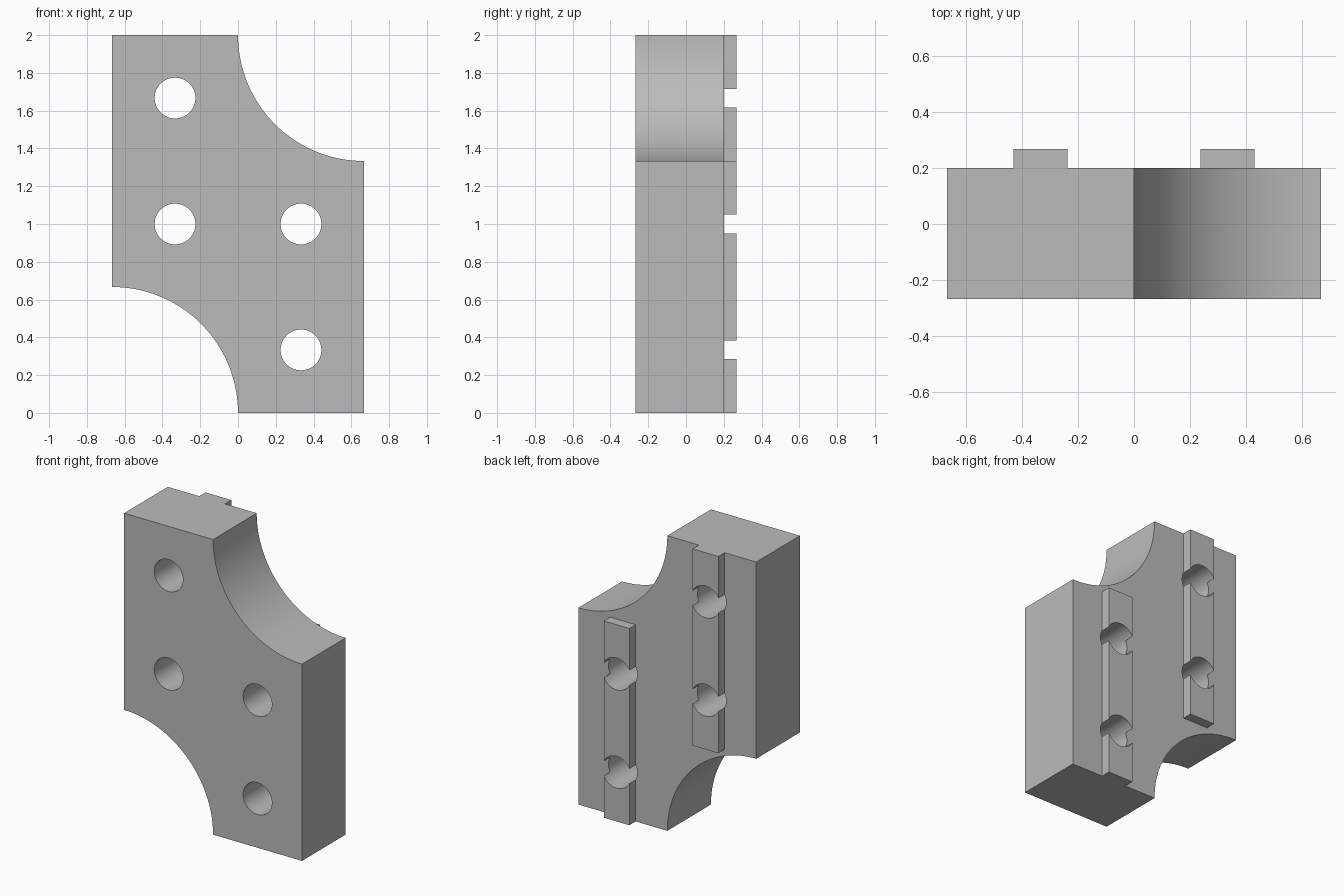
import bpy, bmesh, math
from mathutils import Matrix

if "Cube" in bpy.data.objects:
    bpy.data.objects.remove(bpy.data.objects["Cube"], do_unlink=True)

HALF = 2 / 3              # half width, also the radius of the corner scoops
FRONT, BACK, RAIL_BACK = -0.267, 0.2, 0.267
COLUMN = 1 / 3            # x of the hole columns
RAIL_HALF = 0.096
HOLE_RADIUS = 0.108

grey = bpy.data.materials.new("plain grey")
grey.use_nodes = True
grey.diffuse_color = (0.5, 0.5, 0.5, 1)
grey.node_tree.nodes["Principled BSDF"].inputs["Base Color"].default_value = (0.5, 0.5, 0.5, 1)


def make_object(name, bm):
    bmesh.ops.recalc_face_normals(bm, faces=bm.faces)
    mesh = bpy.data.meshes.new(name)
    bm.to_mesh(mesh)
    bm.free()
    mesh.materials.append(grey)
    obj = bpy.data.objects.new(name, mesh)
    bpy.context.collection.objects.link(obj)
    return obj


def extrude_profile(name, points, y0, y1):
    """Extrude an (x, z) outline from y0 to y1."""
    bm = bmesh.new()
    face = bm.faces.new([bm.verts.new((x, y0, z)) for x, z in points])
    new = bmesh.ops.extrude_face_region(bm, geom=[face])["geom"]
    moved = [v for v in new if isinstance(v, bmesh.types.BMVert)]
    bmesh.ops.translate(bm, verts=moved, vec=(0, y1 - y0, 0))
    return make_object(name, bm)


def arc(cx, cz, start, end, steps=32):
    angles = [start + (end - start) * i / steps for i in range(steps + 1)]
    return [(cx + HALF * math.cos(a), cz + HALF * math.sin(a)) for a in angles]


# Plate with two opposite corners scooped out
outline = [(-HALF, 2)]
outline += arc(-HALF, 0, math.pi / 2, 0)
outline += [(HALF, 0)]
outline += arc(HALF, 2, 1.5 * math.pi, math.pi)
plate = extrude_profile("plate", outline, FRONT, BACK)

# Rails on the back, one per hole column
parts = [plate]
for name, x, z0 in (("left_rail", COLUMN, 0), ("right_rail", -COLUMN, HALF)):
    z1 = z0 + 2 * HALF
    a, b = x - RAIL_HALF, x + RAIL_HALF
    parts.append(extrude_profile(name, [(a, z0), (b, z0), (b, z1), (a, z1)], BACK, RAIL_BACK))

# Bolt holes through plate and rails
bm = bmesh.new()
for x, z in ((-COLUMN, 5 / 3), (-COLUMN, 1), (COLUMN, 1), (COLUMN, 1 / 3)):
    bmesh.ops.create_cone(
        bm, cap_ends=True, segments=64, radius1=HOLE_RADIUS, radius2=HOLE_RADIUS, depth=1,
        matrix=Matrix.Translation((x, 0, z)) @ Matrix.Rotation(math.pi / 2, 4, "X"))
cutter = make_object("hole_cutter", bm)
cutter.hide_render = True

for part in parts:
    mod = part.modifiers.new("holes", "BOOLEAN")
    mod.operation = "DIFFERENCE"
    mod.solver = "EXACT"
    mod.object = cutter
bpy.context.view_layer.update()
graph = bpy.context.evaluated_depsgraph_get()
cut_meshes = [bpy.data.meshes.new_from_object(p.evaluated_get(graph)) for p in parts]
for part, mesh in zip(parts, cut_meshes):
    part.modifiers.clear()
    part.data = mesh
    mesh.name = part.name
bpy.data.objects.remove(cutter, do_unlink=True)

# Smooth curved walls, crisp edges
bpy.ops.object.select_all(action="DESELECT")
for part in parts:
    part.select_set(True)
bpy.context.view_layer.objects.active = plate
bpy.ops.object.shade_smooth_by_angle(angle=math.radians(30))
